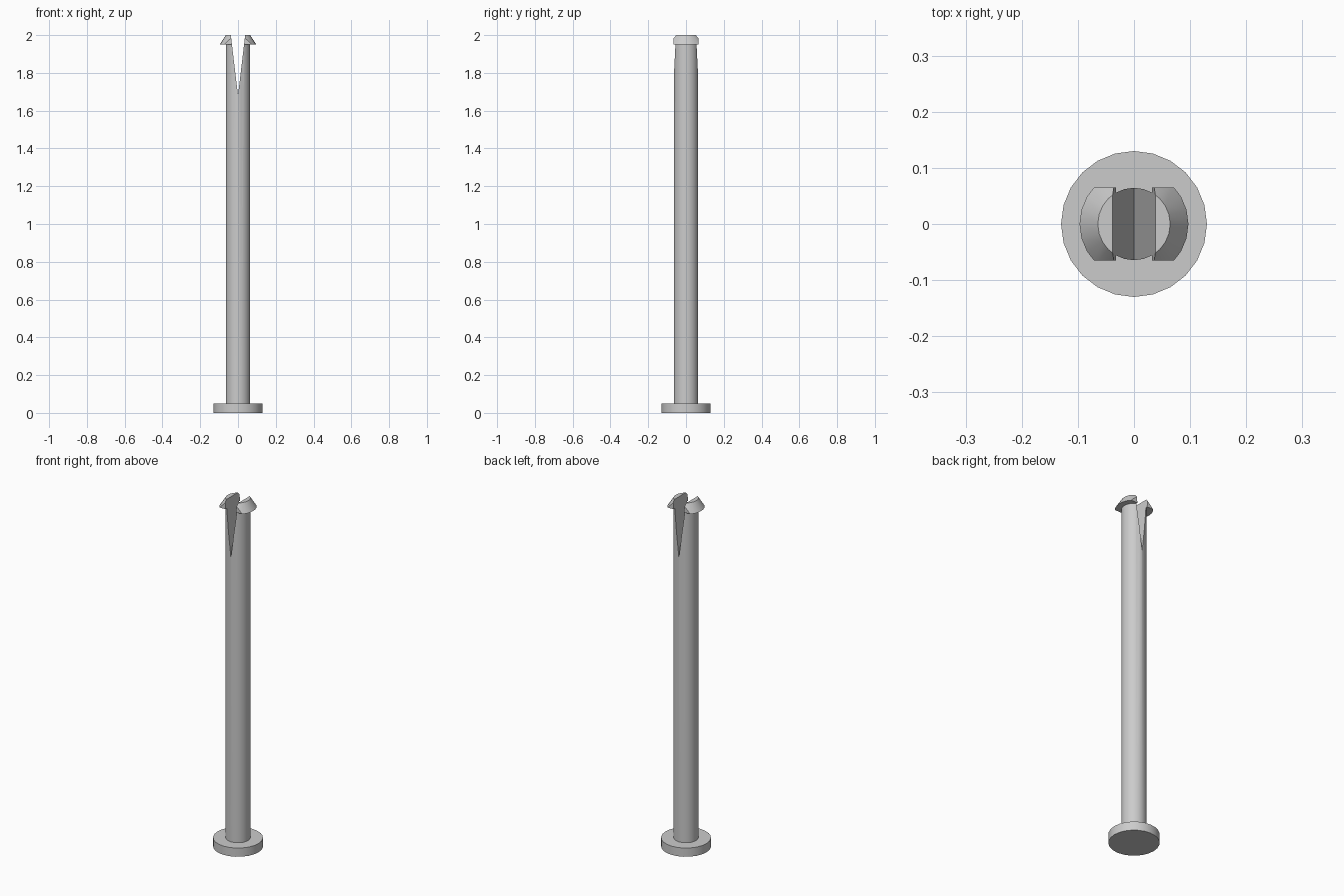
import bpy, bmesh, math
from mathutils import Vector

cube = bpy.data.objects.get("Cube")
if cube:
    bpy.data.objects.remove(cube, do_unlink=True)

SIDES = 24
SHAFT_R = 0.0645
HEAD_R = 0.097
FLANGE_R = 0.13
FLANGE_TOP, HEAD_LOW, TOP = 0.05, 1.95, 2.0
SLOT_LOW, SLOT_HALF = 1.68, 0.038

grey = bpy.data.materials.new("plain_grey")
grey.use_nodes = True
colour = (0.6, 0.6, 0.6, 1)
grey.diffuse_color = colour
grey.node_tree.nodes["Principled BSDF"].inputs["Base Color"].default_value = colour


def finish(name, bm):
    bmesh.ops.recalc_face_normals(bm, faces=bm.faces)
    mesh = bpy.data.meshes.new(name)
    bm.to_mesh(mesh)
    bm.free()
    mesh.materials.append(grey)
    obj = bpy.data.objects.new(name, mesh)
    bpy.context.collection.objects.link(obj)
    return obj


def lathe(name, profile):
    """Turn (radius, z) points about the z axis and cap both ends."""
    bm = bmesh.new()
    rings = []
    for r, z in profile:
        angles = [math.tau * i / SIDES for i in range(SIDES)]
        rings.append([bm.verts.new((r * math.cos(a), r * math.sin(a), z)) for a in angles])
    for low, high in zip(rings, rings[1:]):
        for i in range(SIDES):
            j = (i + 1) % SIDES
            bm.faces.new((low[i], low[j], high[j], high[i]))
    bm.faces.new(rings[0])
    bm.faces.new(rings[-1])
    return finish(name, bm)


def prism(name, outline, depth):
    """Extrude an (x, z) outline along y, centred on y = 0."""
    bm = bmesh.new()
    face = bm.faces.new([bm.verts.new((x, -depth / 2, z)) for x, z in outline])
    new = bmesh.ops.extrude_face_region(bm, geom=[face])["geom"]
    verts = [v for v in new if isinstance(v, bmesh.types.BMVert)]
    bmesh.ops.translate(bm, verts=verts, vec=Vector((0, depth, 0)))
    return finish(name, bm)


def cut(target, cutter):
    """Apply a boolean cut and remove the cutter."""
    cutter.hide_render = True
    mod = target.modifiers.new("cut", "BOOLEAN")
    mod.operation, mod.solver, mod.object = "DIFFERENCE", "EXACT", cutter
    bpy.context.view_layer.objects.active = target
    bpy.ops.object.modifier_apply(modifier=mod.name)
    bpy.data.objects.remove(cutter, do_unlink=True)


# Turned pin: flange, long shaft and conical barbed head
pin = lathe("clip_pin", [
    (FLANGE_R, 0), (FLANGE_R, FLANGE_TOP), (SHAFT_R, FLANGE_TOP),
    (SHAFT_R, HEAD_LOW), (HEAD_R, HEAD_LOW), (SHAFT_R, TOP)])

# Flat front and back of the head
for side in (-1, 1):
    block = prism("head_trim", [(-0.2, 1.9), (0.2, 1.9), (0.2, 2.1), (-0.2, 2.1)], 0.1)
    block.data.transform(block.matrix_world.Translation((0, side * 0.115, 0)))
    cut(pin, block)

# V-shaped slot that splits the head into two prongs
rise = 1.2
reach = SLOT_HALF * rise
slot_top = SLOT_LOW + (TOP - SLOT_LOW) * rise
cut(pin, prism("slot_cutter", [(0, SLOT_LOW), (reach, slot_top), (-reach, slot_top)], 0.4))

# Smooth round walls, sharp rims
bpy.ops.object.select_all(action="DESELECT")
pin.select_set(True)
bpy.context.view_layer.objects.active = pin
bpy.ops.object.shade_smooth_by_angle(angle=math.radians(30))
